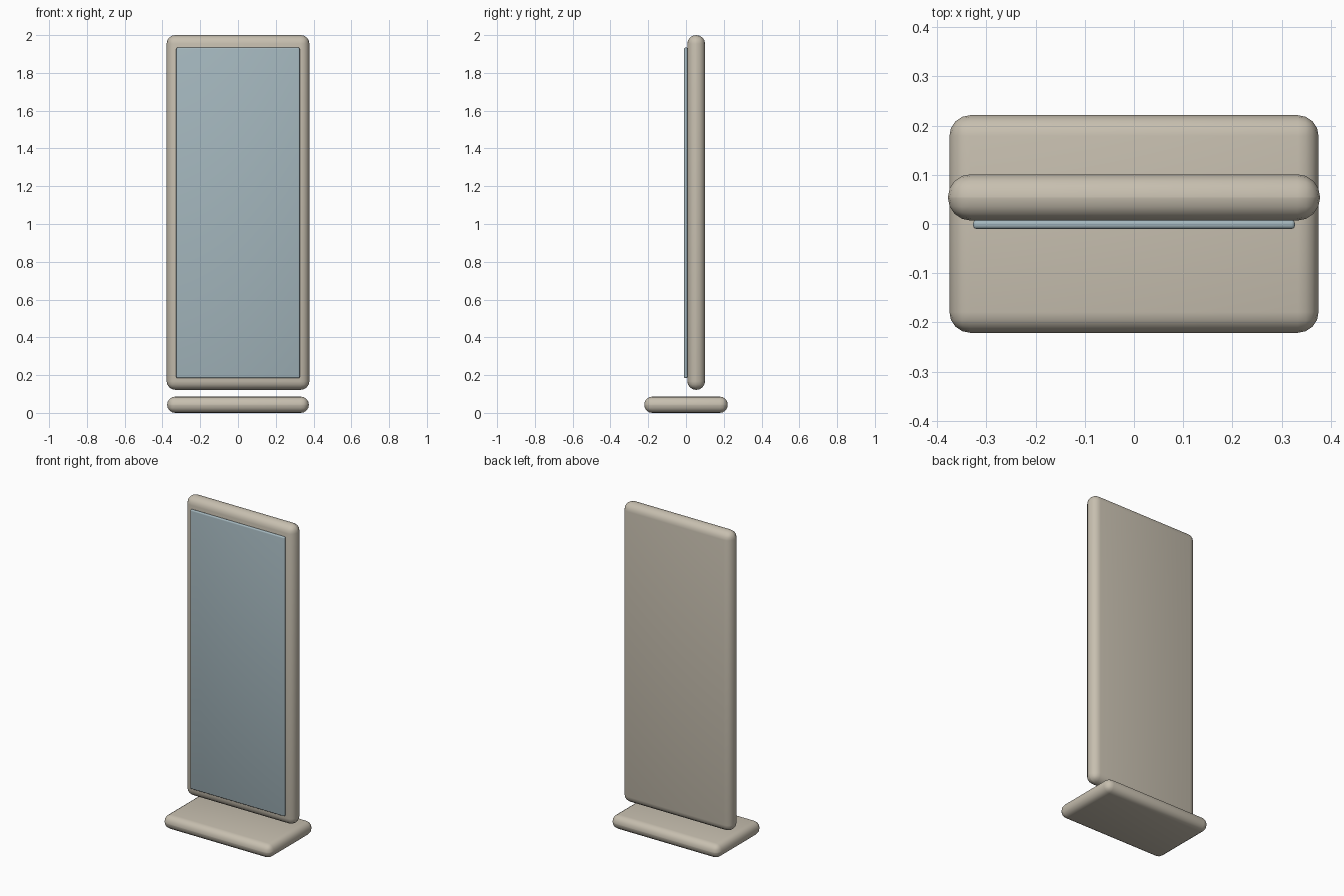
import bpy
import math

if "Cube" in bpy.data.objects:
    bpy.data.objects.remove(bpy.data.objects["Cube"])


def material(name, color):
    m = bpy.data.materials.new(name)
    m.diffuse_color = (*color, 1.0)
    m.use_nodes = True
    m.node_tree.nodes["Principled BSDF"].inputs["Base Color"].default_value = m.diffuse_color
    return m


def rounded_box(name, lo, hi, radius, segments, mat):
    """Box between two corners with all edges rounded."""
    bpy.ops.mesh.primitive_cube_add(size=1)
    ob = bpy.context.object
    ob.name = name
    for v in ob.data.vertices:
        v.co = [(a + b) / 2 + c * (b - a) for a, b, c in zip(lo, hi, v.co)]
    ob.data.materials.append(mat)
    bev = ob.modifiers.new("rounding", "BEVEL")
    bev.width = radius
    bev.segments = segments
    bev.limit_method = 'NONE'
    bpy.ops.object.modifier_apply(modifier=bev.name)
    bpy.ops.object.shade_smooth_by_angle(angle=math.radians(40))
    return ob


beige = material("warm beige", (0.57, 0.52, 0.43))
glass = material("blue grey glass", (0.37, 0.47, 0.51))

# Foot plate
rounded_box("base", (-0.375, -0.221, 0.0), (0.375, 0.221, 0.086), 0.042, 4, beige)
# Upright panel, floating just above the foot
rounded_box("panel", (-0.378, 0.007, 0.122), (0.378, 0.101, 2.0), 0.046, 4, beige)
# Thin pane on the front of the panel
rounded_box("pane", (-0.327, -0.010, 0.184), (0.327, 0.008, 1.934), 0.007, 3, glass)
